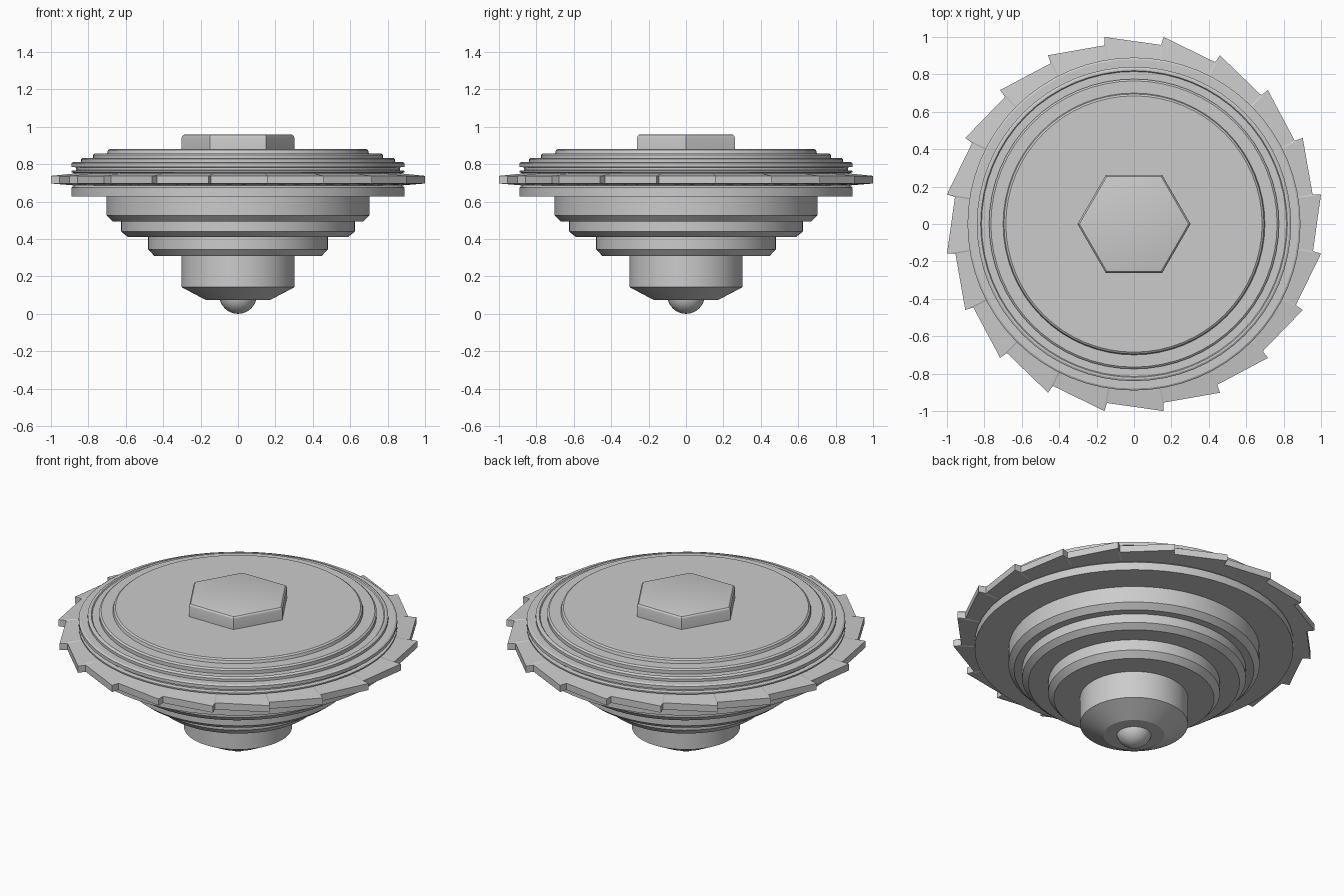
import bpy, bmesh
from math import sin, cos, pi, radians

if "Cube" in bpy.data.objects:
    bpy.data.objects.remove(bpy.data.objects["Cube"])

SEG = 64


def skin(name, rows, smooth=True):
    """Join equal-length rows of points, capping rows that start or end the part."""
    bm = bmesh.new()
    rings = [[bm.verts.new(p) for p in row] for row in rows]
    n = len(rings[0])
    for a, b in zip(rings, rings[1:]):
        for i in range(n):
            j = (i + 1) % n
            bm.faces.new((a[i], a[j], b[j], b[i]))
    bm.faces.new(rings[0][::-1])
    bm.faces.new(rings[-1])
    bmesh.ops.recalc_face_normals(bm, faces=bm.faces)
    me = bpy.data.meshes.new(name)
    bm.to_mesh(me)
    bm.free()
    ob = bpy.data.objects.new(name, me)
    bpy.context.collection.objects.link(ob)
    if smooth:
        bpy.ops.object.select_all(action='DESELECT')
        ob.select_set(True)
        bpy.context.view_layer.objects.active = ob
        bpy.ops.object.shade_smooth_by_angle(angle=radians(25))
    return ob


def lathe(name, profile, seg=SEG, smooth=True):
    """Turn (radius, z) points around the z axis."""
    rows = [[(r * cos(2 * pi * i / seg), r * sin(2 * pi * i / seg), z)
             for i in range(seg)] for r, z in profile]
    return skin(name, rows, smooth)


# rounded spinning tip
bpy.ops.mesh.primitive_uv_sphere_add(segments=32, ring_count=16, radius=0.1,
                                     location=(0, 0, 0.1))
tip = bpy.context.object
tip.name = "ball_tip"
bpy.ops.object.shade_smooth()

# hub with conical underside
lathe("hub", [(0.17, 0.073), (0.302, 0.143), (0.302, 0.32)])

# three chamfered steps and the lower plate
steps = [("lower_step", 0.448, 0.48, 0.31, 0.345, 0.412),
         ("middle_step", 0.59, 0.625, 0.412, 0.44, 0.495),
         ("upper_step", 0.67, 0.702, 0.495, 0.527, 0.627)]
for name, r0, r1, z0, z1, z2 in steps:
    lathe(name, [(r0, z0), (r1, z1), (r1, z2)])
lathe("lower_plate", [(0.89, 0.627), (0.89, 0.675), (0.875, 0.687), (0.875, 0.70)])

# saw-toothed disc: 20 hooked teeth, thinner towards the rim
outline = []
for k in range(20):
    a = radians(9 + 18 * k)
    outline += [(1.0125, a), (0.968, a + radians(0.4))]


def rim(z, radius=None):
    return [((radius or r) * cos(a), (radius or r) * sin(a), z) for r, a in outline]


skin("toothed_disc", [rim(0.687, 0.89), rim(0.697), rim(0.738), rim(0.75, 0.89)],
     smooth=False)

# stacked upper cap with grooves
lathe("upper_cap", [
    (0.875, 0.73), (0.875, 0.752), (0.89, 0.757), (0.89, 0.765), (0.865, 0.768),
    (0.865, 0.783), (0.89, 0.786), (0.89, 0.806), (0.88, 0.812), (0.84, 0.812),
    (0.84, 0.828), (0.83, 0.834), (0.82, 0.834), (0.815, 0.828), (0.775, 0.828),
    (0.775, 0.85), (0.765, 0.858), (0.70, 0.858), (0.695, 0.875), (0.685, 0.882)])

# hexagonal centre boss with rounded top rim
lathe("hex_boss", [(0.302, 0.87), (0.302, 0.94), (0.299, 0.95), (0.292, 0.957),
                   (0.28, 0.96)], seg=6)
